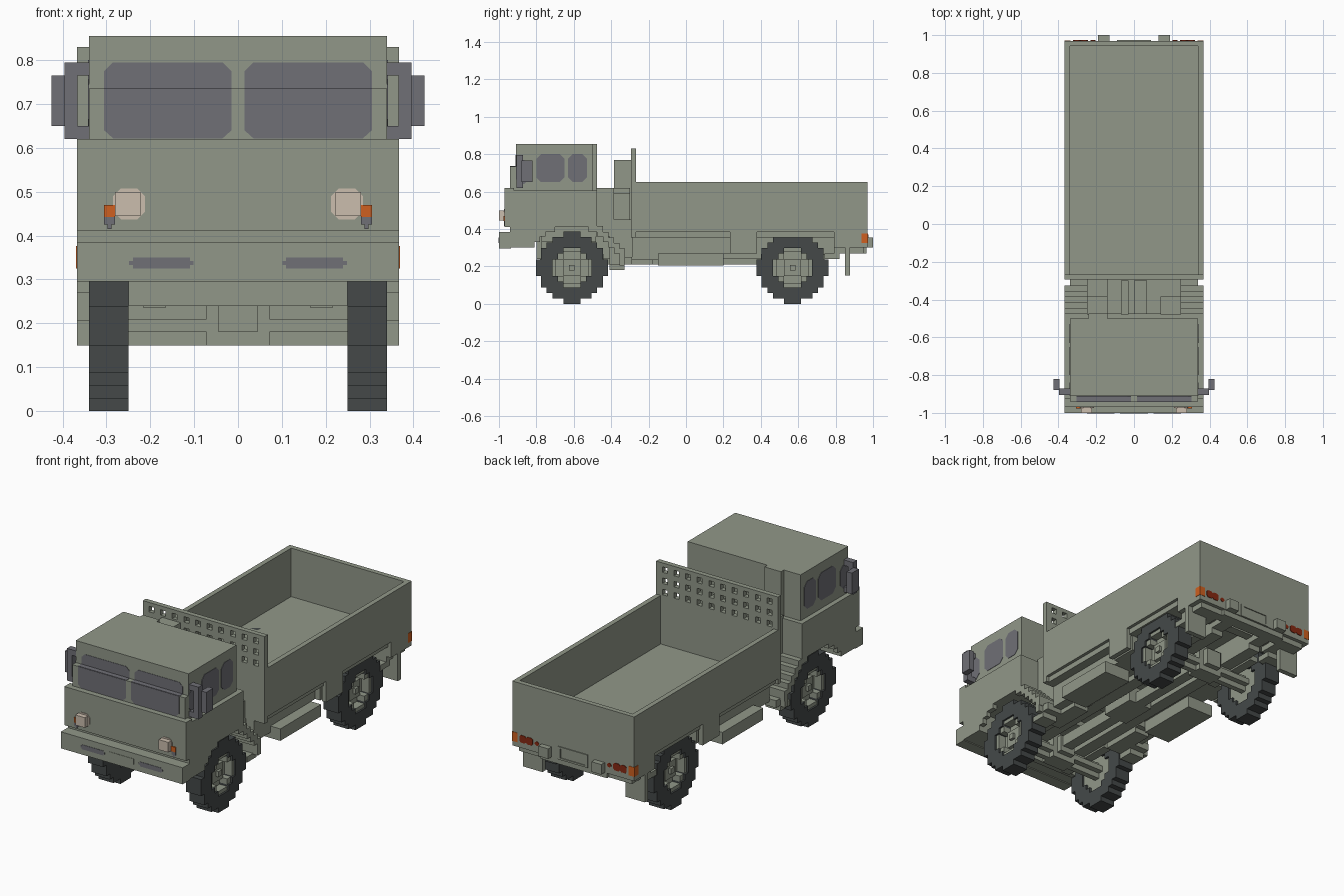
import bpy, bmesh, math
from mathutils import Matrix

old = bpy.data.objects.get("Cube")
if old:
    bpy.data.objects.remove(old, do_unlink=True)


def material(name, r, g, b):
    m = bpy.data.materials.new(name)
    m.use_nodes = True
    m.diffuse_color = (r, g, b, 1)
    m.node_tree.nodes["Principled BSDF"].inputs["Base Color"].default_value = (r, g, b, 1)
    m.node_tree.nodes["Principled BSDF"].inputs["Roughness"].default_value = 0.8
    return m


GREEN = material("olive green", 0.285, 0.312, 0.25)
GLASS = material("dark grey", 0.16, 0.16, 0.182)
TYRE = material("tyre black", 0.058, 0.066, 0.066)
LAMP = material("headlight cream", 0.6, 0.51, 0.42)
ORANGE = material("indicator orange", 0.62, 0.115, 0.014)
RED = material("tail light red", 0.24, 0.022, 0.006)


def finish(name, bm, mat):
    bmesh.ops.recalc_face_normals(bm, faces=bm.faces)
    me = bpy.data.meshes.new(name)
    bm.to_mesh(me)
    bm.free()
    me.materials.append(mat)
    ob = bpy.data.objects.new(name, me)
    bpy.context.collection.objects.link(ob)
    return ob


def boxes(name, mat, spans, mirror=False):
    """Boxes given as (x0, x1, y0, y1, z0, z1); mirror repeats them on -x."""
    bm = bmesh.new()
    if mirror:
        spans = spans + [(-b, -a, c, d, e, f) for a, b, c, d, e, f in spans]
    for x0, x1, y0, y1, z0, z1 in spans:
        mid = Matrix.Translation(((x0 + x1) / 2, (y0 + y1) / 2, (z0 + z1) / 2))
        size = Matrix.Diagonal((x1 - x0, y1 - y0, z1 - z0, 1))
        bmesh.ops.create_cube(bm, size=1, matrix=mid @ size)
    return finish(name, bm, mat)


def prism(name, mat, pts, lo, hi, axis, mirror=False):
    """Extrude a 2D outline along x (points are y, z) or y (points are x, z)."""
    bm = bmesh.new()
    for s in ((1, -1) if mirror else (1,)):
        if axis == "x":
            vs = [bm.verts.new((s * lo, a, b)) for a, b in pts]
            move = (s * (hi - lo), 0, 0)
        else:
            vs = [bm.verts.new((s * a, lo, b)) for a, b in pts]
            move = (0, hi - lo, 0)
        face = bm.faces.new(vs)
        ext = bmesh.ops.extrude_face_region(bm, geom=[face], use_keep_orig=True)
        bmesh.ops.translate(bm, vec=move, verts=[v for v in ext["geom"] if isinstance(v, bmesh.types.BMVert)])
    return finish(name, bm, mat)


def chamfered(a0, a1, b0, b1, c):
    return [(a0 + c, b0), (a1 - c, b0), (a1, b0 + c), (a1, b1 - c),
            (a1 - c, b1), (a0 + c, b1), (a0, b1 - c), (a0, b0 + c)]


# Cab body
boxes("cab_lower", GREEN, [(-.367, .367, -.97, -.475, .41, .605), (-.367, .367, -.97, -.92, .6, .62)])
boxes("cab_upper", GREEN, [(-.34, .34, -.91, -.5, .6, .855), (-.34, .34, -.94, -.9, .6, .735)])
boxes("cab_underside", GREEN, [(-.367, .367, -.94, -.81, .3, .41), (-.22, .22, -.82, -.48, .33, .41)])
arch = [(-.94, .3), (-.81, .3), (-.81, .33), (-.78, .33), (-.78, .36), (-.75, .36), (-.75, .385),
        (-.70, .385), (-.70, .41), (-.52, .41), (-.52, .385), (-.475, .385), (-.475, .45), (-.94, .45)]
prism("front_wheel_arch", GREEN, arch, .34, .367, "x", True)

# Mudguard descending in steps behind the front wheel
steps = [(.25, .367, -.475 + .03 * i, -.445 + .03 * i, .36 - .03 * i, .415 - .03 * i) for i in range(5)]
boxes("front_mudguard", GREEN, steps + [(.25, .367, -.355, -.328, .205, .27), (.25, .34, -.41, -.328, .18, .21),
                                        (.22, .34, -.328, -.29, .21, .25)], True)

# Windows
prism("windscreen_lower", GLASS, [(.015, .64), (.035, .622), (.285, .622), (.305, .64), (.305, .735), (.015, .735)],
      -.942, -.935, "y", True)
boxes("windscreen_ledge", GLASS, [(.015, .305, -.94, -.91, .733, .737)], True)
prism("windscreen_upper", GLASS, [(.015, .735), (.305, .735), (.305, .775), (.285, .795), (.035, .795), (.015, .775)],
      -.912, -.905, "y", True)
for nm, y0, y1, z0, z1 in (("door_window", -.8, -.65, .65, .8), ("rear_side_window", -.63, -.53, .65, .8),
                           ("quarter_window", -.908, -.84, .64, .77)):
    prism(nm, GLASS, chamfered(y0, y1, z0, z1, .025), .336, .342, "x", True)

# Mirrors
boxes("mirrors", GLASS, [(.335, .396, -.905, -.872, .765, .795), (.335, .396, -.905, -.872, .62, .65),
                         (.366, .396, -.905, -.872, .65, .765), (.394, .425, -.88, -.82, .65, .765)], True)

# Bumper and front lamps
boxes("front_bumper", GREEN, [(-.367, .367, -1, -.935, .295, .385)])
boxes("bumper_slots", GLASS, [(.11, .24, -1.002, -.99, .325, .35), (.24, .248, -1.002, -.99, .333, .342),
                              (.102, .11, -1.002, -.99, .333, .342)], True)
boxes("front_plate", GREEN, [(-.073, .073, -1.002, -.99, .325, .355)])
prism("headlights", LAMP, chamfered(.212, .285, .437, .508, .018), -.973, -.965, "y", True)
boxes("headlight_blocks", LAMP, [(.222, .28, -1, -.965, .445, .5)], True)
boxes("front_indicators", ORANGE, [(.28, .306, -.976, -.965, .443, .47)], True)
boxes("indicator_bases", GLASS, [(.28, .306, -.974, -.965, .425, .443), (.289, .298, -.974, -.965, .415, .425)], True)

# Equipment between cab and bed
boxes("engine_cover", GREEN, [(-.25, .25, -.48, -.295, .36, .45), (-.25, -.14, -.48, -.38, .44, .62),
                              (-.07, -.03, -.48, -.3, .44, .62), (.0, .07, -.48, -.3, .44, .59),
                              (.14, .25, -.48, -.385, .44, .62)])
boxes("air_intake", GREEN, [(-.25, -.14, -.385, -.295, .45, .77), (-.24, -.14, -.505, -.475, .6, .855)])

# Cargo bed
boxes("bed_floor", GREEN, [(-.35, .35, -.29, .95, .355, .386)])
side = [(-.295, .385), (.235, .385), (.235, .27), (.38, .27), (.38, .385), (.79, .385), (.79, .3),
        (.97, .3), (.97, .65), (-.295, .65)]
prism("bed_sides", GREEN, side, .34, .367, "x", True)
boxes("tailgate", GREEN, [(-.367, .367, .943, .97, .3, .65)])
boxes("bed_front_wall", GREEN, [(-.367, .367, -.295, -.268, .355, .65)])

# Perforated headboard: rails and short bars leave rows of square holes
cols, pitch, hole = 10, .07, .03
rows = [.672, .733, .794]
edges = [.645] + [v for r in rows for v in (r - hole / 2, r + hole / 2)] + [.83]
bars = [(-.367, .367, -.295, -.268, edges[i], edges[i + 1]) for i in range(0, 8, 2)]
xs = [-.367] + [(c - 4.5) * pitch + s * hole / 2 for c in range(cols) for s in (-1, 1)] + [.367]
bars += [(xs[i], xs[i + 1], -.295, -.268, r - hole / 2, r + hole / 2) for r in rows for i in range(0, len(xs), 2)]
boxes("headboard", GREEN, bars)

# Chassis and side lockers
boxes("chassis_rails", GREEN, [(.09, .16, -.8, .82, .24, .36), (.09, .16, .8, .95, .27, .36)], True)
boxes("cross_members", GREEN, [(-.3, .3, y, y + .05, .3, .36) for y in (-.25, .05, .3, .8)]
      + [(-.25, .25, -.8, -.77, .24, .36)])
boxes("side_lockers", GREEN, [(.16, .3, -.15, .235, .27, .36), (.2, .36, -.15, .2, .205, .27),
                              (.16, .25, -.41, -.18, .21, .37), (.16, .3, -.29, -.15, .235, .36),
                              (.16, .33, .235, .38, .27, .36)], True)
axles = []
for y in (-.61, .57):
    axles += [(-.28, .28, y - .015, y + .015, .15, .24), (-.28, .28, y - .045, y + .045, .18, .21)]
boxes("axles", GREEN, axles)
boxes("differentials", GREEN, [(-.072, .072, y - .045, y + .045, .15, .295) for y in (-.61, .57)]
      + [(-.045, .045, y - .075, y + .075, .18, .27) for y in (-.61, .57)])
boxes("leaf_springs", GREEN, [(.165, .215, y - .17, y + .17, .235, .265) for y in (-.61, .57)], True)
boxes("drive_shaft", GREEN, [(-.03, .03, -.55, .52, .21, .27), (-.072, .072, -.15, .05, .21, .3)])

# Rear fittings
boxes("mud_flaps", GREEN, [(.25, .367, .85, .878, .15, .31), (.22, .34, .74, .82, .24, .27),
                           (.2, .34, .79, .95, .27, .36)], True)
boxes("tow_brackets", GREEN, [(.13, .19, .965, 1, .3, .355)], True)
boxes("rear_beam", GREEN, [(-.2, .2, .9, .965, .27, .33)])
boxes("rear_plate", GREEN, [(-.08, .08, .965, .975, .3, .31), (-.08, .08, .965, .975, .36, .37),
                            (-.09, -.075, .965, .975, .3, .37), (.075, .09, .965, .975, .3, .37)])
boxes("rear_indicators", ORANGE, [(.335, .369, .937, .972, .325, .376)], True)
for nm, x0, x1, z0, z1 in (("tail_lights", .283, .322, .33, .37), ("brake_lights", .243, .283, .33, .37),
                           ("reversing_lights", .205, .23, .338, .36)):
    prism(nm, RED, chamfered(x0, x1, z0, z1, .008), .965, .973, "y", True)


# Wheels with stepped outlines
def ring(quad):
    """Turn a quarter outline into four quarters."""
    pts = []
    for k in range(4):
        c, s = round(math.cos(k * math.pi / 2)), round(math.sin(k * math.pi / 2))
        pts += [(c * a - s * b, s * a + c * b) for a, b in quad]
    return pts


TREAD = ring([(.193, -.045), (.193, .045), (.165, .045), (.165, .105), (.135, .105), (.135, .135),
              (.105, .135), (.105, .165), (.045, .165)])
RIM = ring([(.105, -.045), (.105, .045), (.075, .045), (.075, .075), (.045, .075)])


def tyre(name, y, z):
    """Stepped outer and inner walls joined by filled side faces."""
    bm = bmesh.new()
    for s in (1, -1):
        sides = []
        for x in (.25, .34):
            loops = [[bm.verts.new((s * x, y + a, z + b)) for a, b in p] for p in (TREAD, RIM)]
            es = [bm.edges.new((l[i], l[i - 1])) for l in loops for i in range(len(l))]
            bmesh.ops.triangle_fill(bm, use_beauty=True, use_dissolve=False, edges=es)
            sides.append(loops)
        for a, b in zip(*sides):
            for i in range(len(a)):
                bm.faces.new((a[i - 1], a[i], b[i], b[i - 1]))
    return finish(name, bm, TYRE)


for end, y in (("front", -.61), ("rear", .57)):
    z = .193
    tyre(end + "_tyres", y, z)
    prism(end + "_hubs", GREEN, [(y + a, z + b) for a, b in RIM], .262, .285, "x", True)
    # Raised rim lip and centre cap
    lip = []
    for k in (-1, 1):
        lip += [(.28, .33, y + k * .095 - .01, y + k * .095 + .01, z - .045, z + .045),
                (.28, .33, y - .045, y + .045, z + k * .095 - .01, z + k * .095 + .01)]
        lip += [(.28, .33, y + k * .06 - .015, y + k * .06 + .015, z + j * .06 - .015, z + j * .06 + .015)
                for j in (-1, 1)]
    boxes(end + "_rims", GREEN, lip, True)
    boxes(end + "_hub_caps", GREEN, [(.28, .305, y - .045, y + .045, z - .045, z + .045),
                                     (.3, .32, y - .015, y + .015, z - .015, z + .015)], True)
